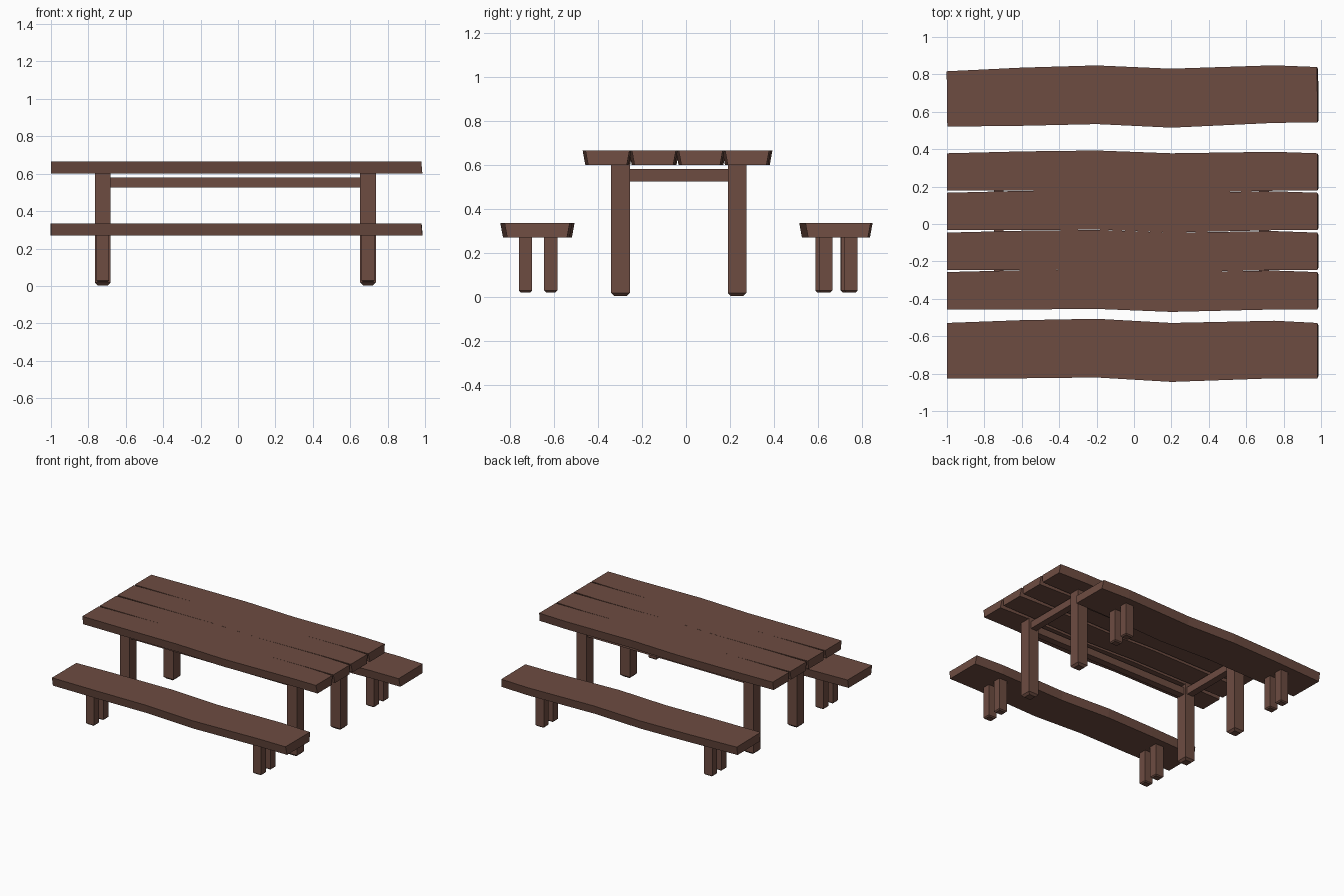
import bpy, bmesh, math
from mathutils import Matrix

if "Cube" in bpy.data.objects:
    bpy.data.objects.remove(bpy.data.objects["Cube"])

wood = bpy.data.materials.new("brown wood")
wood.diffuse_color = (0.153, 0.072, 0.053, 1)
wood.use_nodes = True
wood.node_tree.nodes["Principled BSDF"].inputs["Base Color"].default_value = wood.diffuse_color


def finish(bm, name):
    bmesh.ops.recalc_face_normals(bm, faces=bm.faces)
    me = bpy.data.meshes.new(name)
    bm.to_mesh(me)
    bm.free()
    me.materials.append(wood)
    ob = bpy.data.objects.new(name, me)
    bpy.context.collection.objects.link(ob)
    return ob


# wavy plank outline: x, far edge, near edge
WAVE = [(-1, .10, -.10), (-.6, .11, -.10), (-.2, .115, -.097),
        (.2, .10, -.113), (.75, .108, -.10), (.98, .10, -.10)]


def plank(name, y, z0, z1, k=1.0, rot=0.0):
    bm = bmesh.new()
    inset = 0.012
    rings = []
    for i, (x, a, b) in enumerate(WAVE):
        xb = x + (0.006 if i == len(WAVE) - 1 else 0)
        rings.append([bm.verts.new(p) for p in (
            (x, a * k, z1), (x, b * k, z1),
            (xb, b * k + inset, z0), (xb, a * k - inset, z0))])
    for r, s in zip(rings, rings[1:]):
        for j in range(4):
            bm.faces.new((r[j], r[(j + 1) % 4], s[(j + 1) % 4], s[j]))
    bm.faces.new(rings[0])
    bm.faces.new(rings[-1])
    bm.transform(Matrix.Translation((0, y, 0)) @ Matrix.Rotation(rot, 4, 'Z'))
    return finish(bm, name)


def box(name, x0, x1, y0, y1, z0, z1, chamfer=0.0, mat=None):
    bm = bmesh.new()
    bmesh.ops.create_cube(bm, size=1)
    for v in bm.verts:
        v.co = ((x0 + x1) / 2 + v.co.x * (x1 - x0),
                (y0 + y1) / 2 + v.co.y * (y1 - y0),
                (z0 + z1) / 2 + v.co.z * (z1 - z0))
    if chamfer:
        low = [e for e in bm.edges if all(v.co.z < z0 + 1e-4 for v in e.verts)]
        bmesh.ops.bevel(bm, geom=low, offset=chamfer, segments=1, affect='EDGES')
    if mat:
        bm.transform(mat)
    return finish(bm, name)


# table top
for i, y in enumerate((-.357, -.146, .067, .278)):
    plank(f"table_plank_{i + 1}", y, .60, .665)

# table legs and rails
LEG_X, LEG_Y = (-.7225, .695), (-.2975, .2325)
for x in LEG_X:
    for y in LEG_Y:
        box("table_leg", x - .042, x + .042, y - .0425, y + .0425, .003, .605, .015)
    box("end_rail", x - .026, x + .026, LEG_Y[0], LEG_Y[1], .525, .58)
for y in LEG_Y:
    box("long_rail", LEG_X[0], LEG_X[1], y - .026, y + .026, .525, .58)

# benches, the back one slightly turned
for side, y, rot in (("front", -.677, 0.0), ("back", .68, .0115)):
    plank(f"{side}_bench_seat", y, .27, .335, 1.48, rot)
    m = Matrix.Translation((0, y, 0)) @ Matrix.Rotation(rot, 4, 'Z')
    for x in LEG_X:
        for dy in (-.053, .062):
            box(f"{side}_bench_leg", x - .034, x + .034, dy - .03, dy + .03,
                .02, .275, .008, m)
